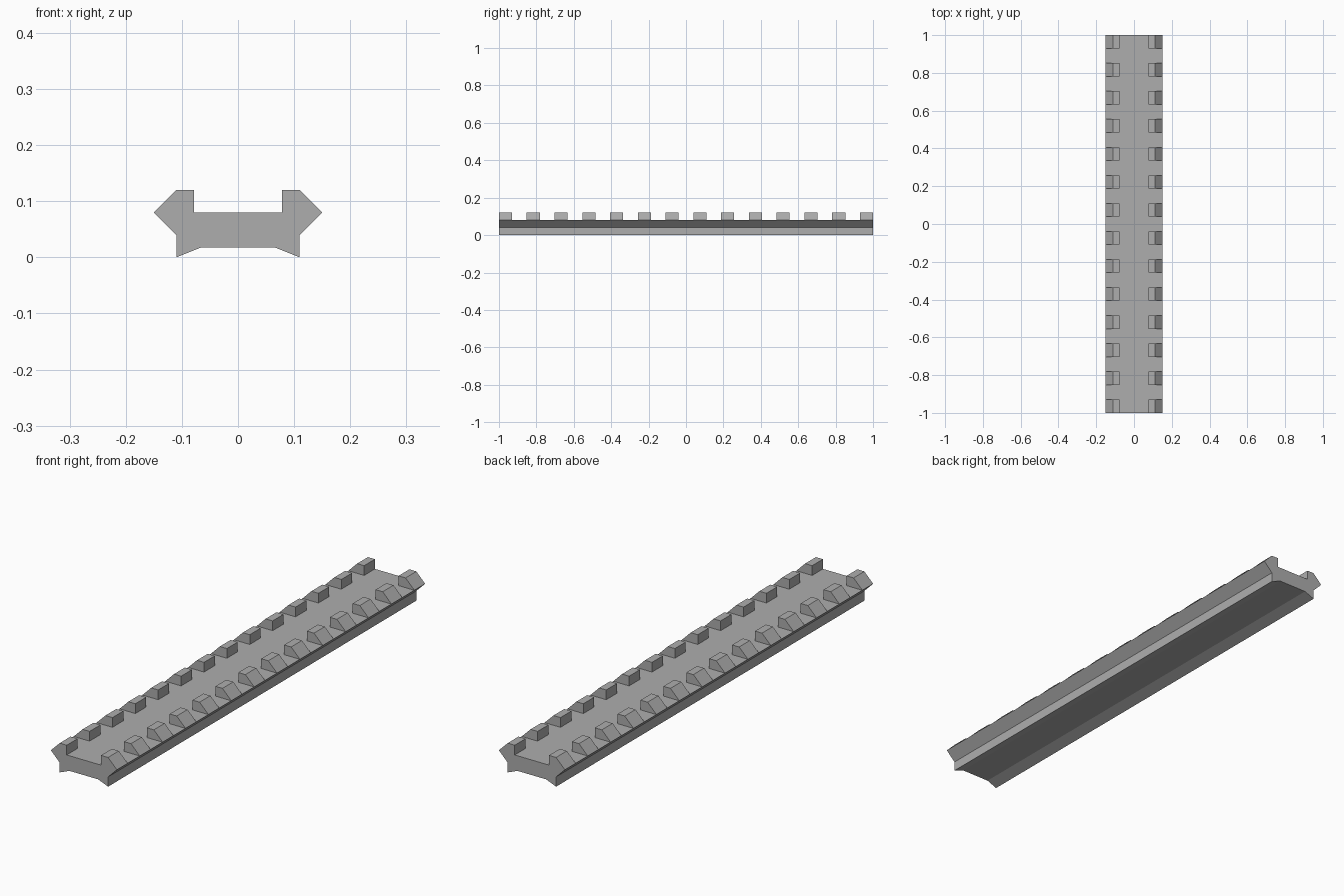
import bpy
import bmesh
from mathutils import Vector

cube = bpy.data.objects.get("Cube")
if cube:
    bpy.data.objects.remove(cube, do_unlink=True)

HALF_LENGTH = 1.0
TEETH = 14
TOOTH_LENGTH = 0.07
DECK_Z, TOP_Z = 0.08, 0.12
TIP_X, SHOULDER_X, INNER_X = 0.15, 0.11, 0.078

# Plain grey metal
grey = bpy.data.materials.new("grey_metal")
grey.use_nodes = True
colour = (0.42, 0.42, 0.42, 1.0)
grey.diffuse_color = colour
grey.node_tree.nodes["Principled BSDF"].inputs["Base Color"].default_value = colour

# Cross-section of the rail: right half, then mirrored
half = [(INNER_X, DECK_Z), (TIP_X, DECK_Z), (SHOULDER_X, 0.04),
        (SHOULDER_X, 0.0), (0.065, 0.018)]
profile = half + [(-x, z) for x, z in reversed(half)]

# Stations along the length: start and end of every tooth
pitch = (2 * HALF_LENGTH - TOOTH_LENGTH) / (TEETH - 1)
stations = []
for i in range(TEETH):
    start = -HALF_LENGTH + i * pitch
    stations += [start, start + TOOTH_LENGTH]

# Rail body, skinned ring by ring
bm = bmesh.new()
rings = [[bm.verts.new((x, y, z)) for x, z in profile] for y in stations]
count = len(profile)
tooth_bases = []
for s in range(len(rings) - 1):
    a, b = rings[s], rings[s + 1]
    for k in range(count):
        n = (k + 1) % count
        face = bm.faces.new((a[k], a[n], b[n], b[k]))
        # The outer deck strips carry the teeth on alternate stations
        if s % 2 == 0 and k in (0, count - 2):
            tooth_bases.append(face)
bm.faces.new(rings[0])
bm.faces.new(rings[-1])
bmesh.ops.recalc_face_normals(bm, faces=bm.faces)

# Teeth: raised from the deck, with a bevelled outer flank
raised = bmesh.ops.extrude_discrete_faces(bm, faces=tooth_bases)["faces"]
for face in raised:
    for v in face.verts:
        side = 1 if v.co.x > 0 else -1
        x = SHOULDER_X if abs(v.co.x) > SHOULDER_X else INNER_X
        v.co = Vector((side * x, v.co.y, TOP_Z))
bmesh.ops.recalc_face_normals(bm, faces=bm.faces)

mesh = bpy.data.meshes.new("slotted_rail")
bm.to_mesh(mesh)
bm.free()
mesh.materials.append(grey)
rail = bpy.data.objects.new("slotted_rail", mesh)
bpy.context.collection.objects.link(rail)
